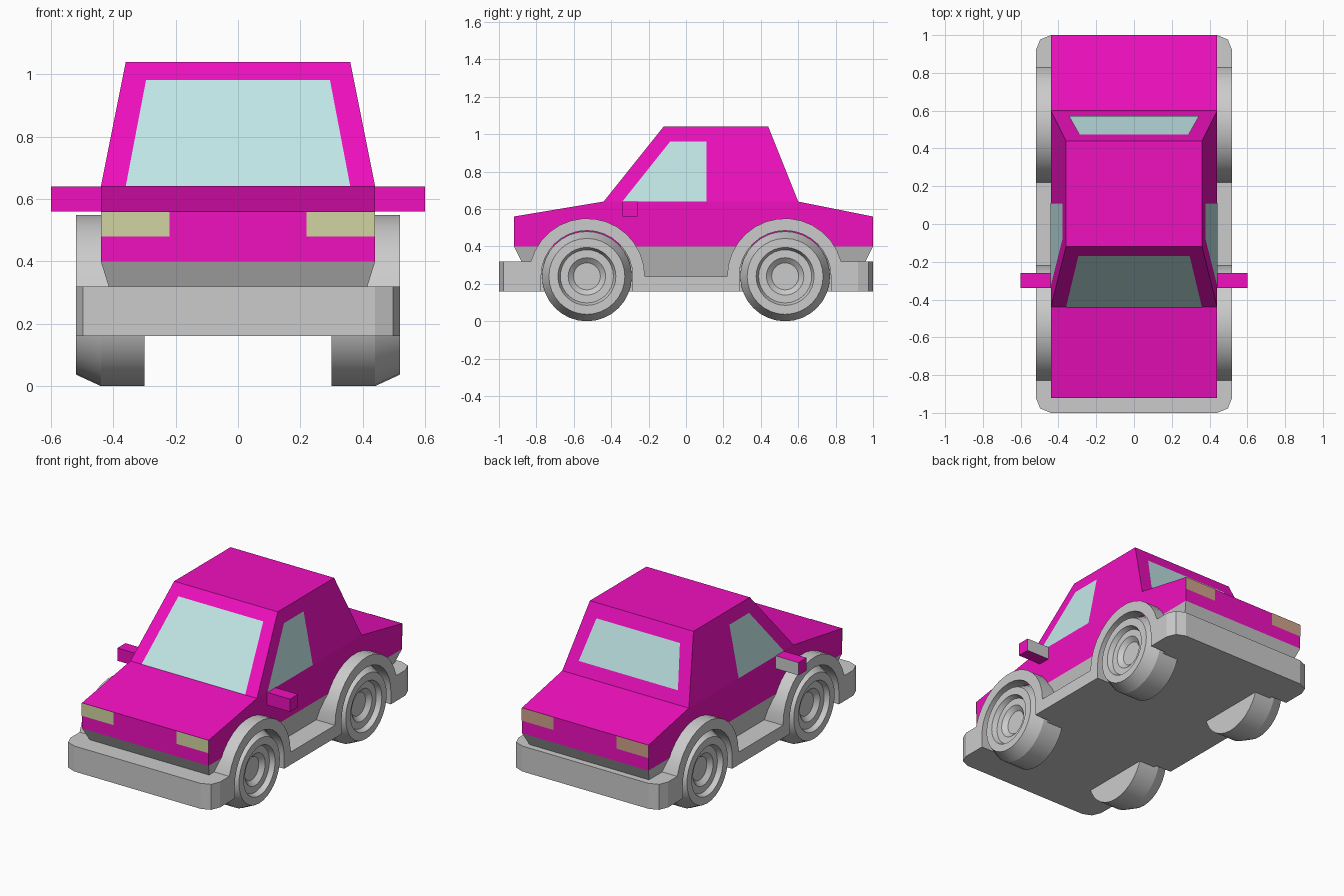
import bpy, bmesh, math
from mathutils import Vector

if "Cube" in bpy.data.objects:
    bpy.data.objects.remove(bpy.data.objects["Cube"])


def material(name, rgb):
    m = bpy.data.materials.new(name)
    m.diffuse_color = (*rgb, 1)
    m.use_nodes = True
    m.node_tree.nodes["Principled BSDF"].inputs["Base Color"].default_value = m.diffuse_color
    return m


PAINT = material("paint", (0.87, 0.005, 0.52))
GLASS = material("glass", (0.54, 0.80, 0.80))
HEAD = material("headlight", (0.64, 0.66, 0.36))
TAIL = material("taillight", (0.64, 0.36, 0.26))


def finish(bm, name, mat=None, smooth=False, closed=True):
    if closed:
        bmesh.ops.recalc_face_normals(bm, faces=bm.faces)
    me = bpy.data.meshes.new(name)
    bm.to_mesh(me)
    bm.free()
    if mat:
        me.materials.append(mat)
    if smooth:
        for p in me.polygons:
            p.use_smooth = True
        me.set_sharp_from_angle(angle=math.radians(20))
    ob = bpy.data.objects.new(name, me)
    bpy.context.collection.objects.link(ob)
    return ob


def prism(name, profile, x0, x1, mat=None, smooth=False, bevel_ends=0):
    """Extrude a (y, z) profile from x0 to x1; optionally round the outer end corners."""
    bm = bmesh.new()
    f = bm.faces.new([bm.verts.new((x0, y, z)) for y, z in profile])
    r = bmesh.ops.extrude_face_region(bm, geom=[f])
    for v in r["geom"]:
        if isinstance(v, bmesh.types.BMVert):
            v.co.x = x1
    bmesh.ops.recalc_face_normals(bm, faces=bm.faces)
    if bevel_ends:
        edges = [e for e in bm.edges
                 if all(abs(v.co.x - x1) < 1e-4 and abs(v.co.y) > 0.999 for v in e.verts)]
        bmesh.ops.bevel(bm, geom=edges, offset=bevel_ends, segments=2, profile=0.5, affect='EDGES')
    return finish(bm, name, mat, smooth)


def frustum(name, low, high, mat=None):
    """Tapered box between two rectangles given as (half_x, y0, y1, z)."""
    bm = bmesh.new()
    rings = [[bm.verts.new(p) for p in ((-x, a, z), (x, a, z), (x, b, z), (-x, b, z))]
             for x, a, b, z in (low, high)]
    for r in rings:
        bm.faces.new(r)
    for i in range(4):
        j = (i + 1) % 4
        bm.faces.new((rings[0][i], rings[0][j], rings[1][j], rings[1][i]))
    return finish(bm, name, mat)


def panel(name, points, out, mat):
    """Flat panel lifted slightly off the surface along the outward direction."""
    bm = bmesh.new()
    f = bm.faces.new([bm.verts.new(p) for p in points])
    f.normal_update()
    if f.normal.dot(Vector(out)) < 0:
        f.normal_flip()
    n = f.normal.copy()
    for v in bm.verts:
        v.co += n * 0.003
    return finish(bm, name, mat, closed=False)


def lathe(name, profile, side, cy, cz, n=32):
    """Spin an (x, radius) profile around the x axis."""
    bm = bmesh.new()
    vs = [bm.verts.new((side * x, cy, cz + r)) for x, r in profile]
    es = [bm.edges.new(p) for p in zip(vs, vs[1:])]
    bmesh.ops.spin(bm, geom=vs + es, cent=(0, cy, cz), axis=(1, 0, 0),
                   angle=math.tau, steps=n, use_duplicate=False)
    bmesh.ops.remove_doubles(bm, verts=bm.verts, dist=1e-4)
    return finish(bm, name, smooth=True)


def arc(r, a0, a1, n):
    return [(WY + r * math.cos(a0 + (a1 - a0) * i / n), WZ + r * math.sin(a0 + (a1 - a0) * i / n))
            for i in range(n + 1)]


def both_ends(half):
    """Mirror a half profile in y, joined in the middle."""
    return [(-y, z) for y, z in reversed(half)] + half


# Wheel centre and shared arch outline
WY, WZ, R = 0.53, 0.24, 0.31
top = both_ends(arc(R, math.pi, math.asin(0.08 / R), 14) + [(1, 0.32)])
well = both_ends([(WY - 0.245, 0.16)] + arc(0.245, math.pi, 0, 16) + [(WY + 0.245, 0.16), (1, 0.16)])

# Chassis core, and side fenders with sills, arches and rounded bumper corners
prism("chassis", top + [(1, 0.16), (-1, 0.16)], -0.41, 0.41, smooth=True)
for s, side in ((1, "right"), (-1, "left")):
    prism(f"{side}_fender", top + well[::-1], s * 0.41, s * 0.52, smooth=True, bevel_ends=0.08)

# Grey lower hull, painted body and cabin
frustum("lower_hull", (0.39, -0.84, 0.92, 0.24), (0.44, -0.92, 1.0, 0.40))
prism("body", [(-0.92, 0.40), (-0.92, 0.56), (-0.44, 0.64), (0.60, 0.64), (1.0, 0.56), (1.0, 0.40)],
      -0.44, 0.44, PAINT)
frustum("cabin", (0.44, -0.44, 0.60, 0.64), (0.36, -0.12, 0.44, 1.04), PAINT)

# Front and rear windows, following the cabin slopes
for name, z0, x0, z1, x1, yf, out in (
        ("windshield", 0.64, 0.36, 0.98, 0.295, lambda z: -0.44 + 0.8 * (z - 0.64), (0, -1, 0)),
        ("rear_window", 0.715, 0.345, 0.96, 0.29, lambda z: 0.60 - 0.4 * (z - 0.64), (0, 1, 0))):
    panel(name, [(-x0, yf(z0), z0), (x0, yf(z0), z0), (x1, yf(z1), z1), (-x1, yf(z1), z1)], out, GLASS)

wheel = [(0.30, 0), (0.30, 0.24), (0.44, 0.24), (0.52, 0.203), (0.52, 0.155), (0.49, 0.142),
         (0.49, 0.10), (0.465, 0.072), (0.465, 0)]
for s, side in ((1, "right"), (-1, "left")):
    # Side window
    panel(f"{side}_window", [(s * (0.44 - 0.2 * (z - 0.64)), y, z) for y, z in
                             ((-0.34, 0.64), (-0.085, 0.96), (0.11, 0.96), (0.11, 0.64))],
          (s, 0, 0), GLASS)
    # Lights
    for name, y, d, mat in (("headlight", -0.92, -1, HEAD), ("taillight", 1.0, 1, TAIL)):
        panel(f"{side}_{name}", [(s * x, y, z) for x, z in
                                 ((0.22, 0.48), (0.44, 0.48), (0.44, 0.56), (0.22, 0.56))],
              (0, d, 0), mat)
    # Door mirror with grey rear face
    m = prism(f"{side}_mirror", [(-0.34, 0.56), (-0.26, 0.56), (-0.26, 0.64), (-0.34, 0.64)],
              s * 0.42, s * 0.60, PAINT)
    m.data.materials.append(None)
    for p in m.data.polygons:
        if p.normal.y > 0.9:
            p.material_index = 1
    # Wheels
    for cy, end in ((-WY, "front"), (WY, "rear")):
        lathe(f"{end}_{side}_wheel", wheel, s, cy, WZ)
